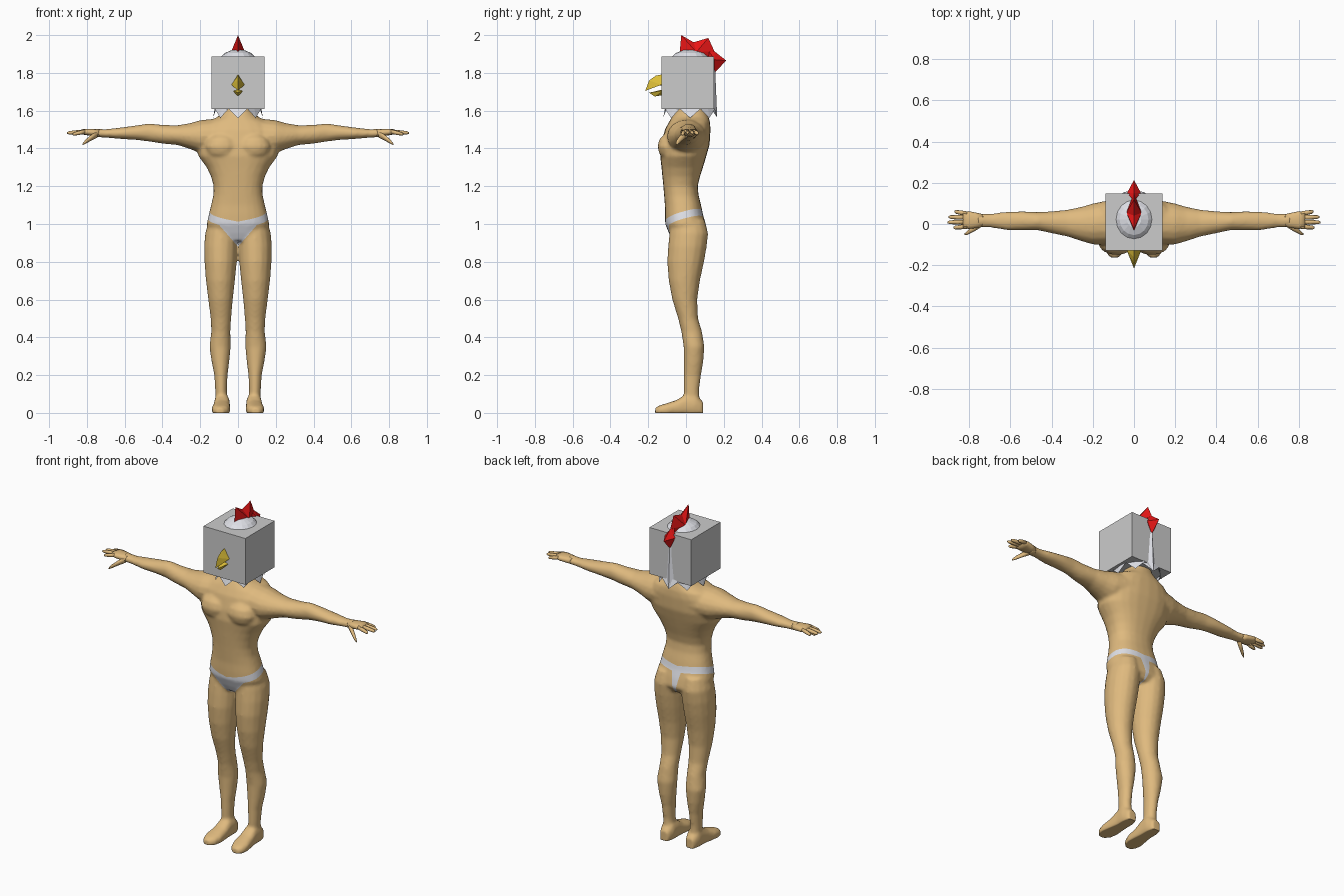
import bpy, bmesh, math
from mathutils import Vector


def material(name, rgb):
    m = bpy.data.materials.new(name)
    m.diffuse_color = (*rgb, 1)
    return m


SKIN = material("skin", (0.74, 0.49, 0.21))
WHITE = material("white", (0.74, 0.75, 0.80))
GREY = material("box_grey", (0.60, 0.60, 0.60))
RED = material("comb_red", (0.80, 0.008, 0.008))
YELLOW = material("beak_yellow", (0.72, 0.52, 0.04))


def make_object(name, bm, *mats):
    bmesh.ops.recalc_face_normals(bm, faces=bm.faces[:])
    me = bpy.data.meshes.new(name)
    bm.to_mesh(me)
    bm.free()
    ob = bpy.data.objects.new(name, me)
    bpy.context.collection.objects.link(ob)
    for m in mats:
        me.materials.append(m)
    return ob


def loft(bm, rings, u, v, n=16, power=1.0):
    """Closed tube through rings of (centre, radius along u, radius along v)."""
    u, v, loops = Vector(u), Vector(v), []
    for c, ru, rv in rings:
        loop = []
        for i in range(n):
            a = 2 * math.pi * i / n
            ca, sa = math.cos(a), math.sin(a)
            p = math.copysign(abs(ca) ** power, ca) * ru
            q = math.copysign(abs(sa) ** power, sa) * rv
            loop.append(bm.verts.new(Vector(c) + u * p + v * q))
        loops.append(loop)
    for a, b in zip(loops, loops[1:]):
        for i in range(n):
            bm.faces.new((a[i], a[(i + 1) % n], b[(i + 1) % n], b[i]))
    bm.faces.new(loops[0])
    bm.faces.new(loops[-1])


X, Y, Z = (1, 0, 0), (0, 1, 0), (0, 0, 1)

# Torso sections: height, half width, front y, back y
TORSO = [(0.91, 0.10, -0.07, 0.09), (0.95, 0.155, -0.09, 0.115), (1.0, 0.166, -0.11, 0.105),
         (1.05, 0.155, -0.112, 0.09), (1.1, 0.143, -0.112, 0.08), (1.15, 0.131, -0.116, 0.067),
         (1.2, 0.129, -0.12, 0.062), (1.25, 0.142, -0.125, 0.074), (1.3, 0.166, -0.13, 0.09),
         (1.36, 0.21, -0.137, 0.108), (1.42, 0.22, -0.132, 0.125), (1.5, 0.21, -0.112, 0.13),
         (1.54, 0.17, -0.09, 0.127), (1.565, 0.11, -0.075, 0.12), (1.6, 0.075, -0.05, 0.105),
         (1.68, 0.07, -0.05, 0.09)]
# Leg sections: height, inner x, outer x, front y, back y
LEG = [(0.02, 0.055, 0.115, -0.01, 0.075), (0.12, 0.058, 0.121, -0.012, 0.07),
       (0.2, 0.055, 0.126, -0.012, 0.08), (0.27, 0.046, 0.14, -0.012, 0.092),
       (0.35, 0.038, 0.152, -0.013, 0.098), (0.43, 0.04, 0.142, -0.025, 0.085),
       (0.5, 0.036, 0.145, -0.042, 0.064), (0.6, 0.027, 0.158, -0.073, 0.06),
       (0.7, 0.016, 0.17, -0.092, 0.074), (0.8, 0.006, 0.178, -0.1, 0.096),
       (0.88, 0.002, 0.18, -0.095, 0.11), (0.95, 0.002, 0.174, -0.088, 0.118),
       (1.02, 0.01, 0.155, -0.08, 0.1)]
# Arm sections: x, low z, high z, front y, back y
ARM = [(0.1, 1.38, 1.56, -0.1, 0.12), (0.2, 1.375, 1.55, -0.1, 0.1), (0.25, 1.395, 1.535, -0.085, 0.085),
       (0.32, 1.418, 1.523, -0.062, 0.07), (0.4, 1.425, 1.525, -0.045, 0.062),
       (0.47, 1.436, 1.533, -0.03, 0.058), (0.54, 1.445, 1.522, -0.03, 0.062),
       (0.62, 1.45, 1.511, -0.03, 0.06), (0.7, 1.457, 1.502, -0.017, 0.05), (0.76, 1.46, 1.505, -0.018, 0.052)]
# Foot sections: y, centre x, half width, top z
FOOT = [(-0.163, 0.095, 0.02, 0.028), (-0.14, 0.093, 0.042, 0.04), (-0.1, 0.09, 0.05, 0.052),
        (-0.05, 0.087, 0.046, 0.068), (0.0, 0.085, 0.042, 0.1), (0.05, 0.085, 0.042, 0.1), (0.09, 0.085, 0.028, 0.06)]

# Torso, legs, arms and feet, later fused into one skin
bm = bmesh.new()
loft(bm, [((0, (f + b) / 2, z), w, (b - f) / 2) for z, w, f, b in TORSO], X, Y, 24, 0.85)
for s in (1, -1):
    loft(bm, [((s * (i + o) / 2, (f + b) / 2, z), (o - i) / 2, (b - f) / 2) for z, i, o, f, b in LEG], X, Y)
    loft(bm, [((s * x, (f + b) / 2, (l + h) / 2), (b - f) / 2, (h - l) / 2) for x, l, h, f, b in ARM], Y, Z)
    loft(bm, [((s * x, y, t / 2 - 0.008), w, t / 2 + 0.008) for y, x, w, t in FOOT], X, Z, 16, 0.8)
    # Chest muscle
    loft(bm, [((s * 0.085, -0.09, 1.41 + 0.07 * math.sin(a)), 0.09 * math.cos(a), 0.062 * math.cos(a))
              for a in (-1.5, -1.1, -0.6, 0, 0.6, 1.1, 1.5)], X, Y)
raw = make_object("body_source", bm, SKIN)
remesh = raw.modifiers.new("fuse", 'REMESH')
remesh.mode, remesh.voxel_size = 'VOXEL', 0.009
smooth = raw.modifiers.new("soften", 'SMOOTH')
smooth.factor, smooth.iterations = 0.5, 6
fused = bpy.data.meshes.new_from_object(raw.evaluated_get(bpy.context.evaluated_depsgraph_get()))
bpy.data.objects.remove(raw)

# Briefs: cut the skin along sloped planes, then colour the enclosed faces
bm = bmesh.new()
bm.from_mesh(fused)
for vert in bm.verts:
    vert.co.z = max(vert.co.z, 0.0)


def cut(point, normal):
    faces = [f for f in bm.faces if 0.8 < f.calc_center_median().z < 1.15]
    geom = faces + list({e for f in faces for e in f.edges}) + list({w for f in faces for w in f.verts})
    bmesh.ops.bisect_plane(bm, geom=geom, dist=1e-5, plane_co=point, plane_no=normal)


cut((0, 0, 1), X)
for s in (1, -1):
    cut((0, 0, 1.045), (-0.171 * s, -0.292, 1))
    cut((0, 0, 1.005), (-0.171 * s, -0.292, 1))
    cut((0, 0, 0.88), (-1.15 * s, 0, 1))
    cut((s * 0.012, 0, 0.95), (s, 0, -0.2))
for f in bm.faces:
    c = f.calc_center_median()
    ax, line = abs(c.x), c.z - 0.171 * abs(c.x) - 0.292 * c.y
    band = 1.005 < line < 1.045
    pouch = line < 1.045 and c.y < -0.01 and c.z > 0.88 + 1.15 * ax
    strip = line < 1.045 and c.y > -0.01 and ax < 0.012 + 0.2 * (c.z - 0.95) and c.z > 0.87
    f.material_index = int(band or pouch or strip)
    f.smooth = True
body = make_object("body", bm, SKIN, WHITE)

# Hands: palm, four fingers and a thumb
# Finger: base y, tip y, tip x, tip z
FINGERS = [(-0.012, -0.018, 0.875, 1.475), (0.01, 0.008, 0.905, 1.482),
           (0.031, 0.034, 0.9, 1.482), (0.05, 0.06, 0.87, 1.478)]
for s, side in ((1, "left"), (-1, "right")):
    bm = bmesh.new()
    loft(bm, [((s * 0.73, 0.017, 1.481), 0.03, 0.02), ((s * 0.765, 0.018, 1.484), 0.037, 0.019),
              ((s * 0.8, 0.019, 1.487), 0.043, 0.017), ((s * 0.83, 0.02, 1.488), 0.04, 0.013)], Y, Z, 12, 0.8)
    for y0, y1, x1, z1 in FINGERS:
        base, tip = Vector((s * 0.81, y0, 1.489)), Vector((s * x1, y1, z1))
        loft(bm, [(base.lerp(tip, t), r, r) for t, r in ((0, 0.011), (0.5, 0.011), (0.88, 0.009), (1, 0.004))], Y, Z, 8)
    loft(bm, [((s * 0.745, -0.002, 1.476), 0.016, 0.018), ((s * 0.78, -0.025, 1.455), 0.014, 0.015),
              ((s * 0.808, -0.043, 1.435), 0.01, 0.011), ((s * 0.822, -0.05, 1.422), 0.004, 0.005)], Y, Z, 8)
    for f in bm.faces:
        f.smooth = True
    make_object(side + "_hand", bm, SKIN)

# Box around the head
bm = bmesh.new()
bmesh.ops.create_cube(bm, size=0.278)
bmesh.ops.translate(bm, vec=(0, 0.01, 1.749), verts=bm.verts[:])
make_object("head_box", bm, GREY)

# Bird head: domed crown above the box, ragged feather collar below
bm = bmesh.new()
N, loops = 16, []
for z, r, jag in ((1.92, 0.035, 0), (1.905, 0.07, 0), (1.885, 0.09, 0), (1.8, 0.108, 0), (1.62, 0.122, 0), (1.585, 0.132, 0.024)):
    loops.append([bm.verts.new((r * math.sin(2 * math.pi * i / N), 0.022 - r * 1.08 * math.cos(2 * math.pi * i / N),
                                z + jag * (1 if i % 2 else -1))) for i in range(N)])
for a, b in zip(loops, loops[1:]):
    for i in range(N):
        bm.faces.new((a[i], a[(i + 1) % N], b[(i + 1) % N], b[i]))
bm.faces.new(loops[0])
make_object("bird_head", bm, WHITE)

# Feather ridge down the back of the box
bm = bmesh.new()
top = [bm.verts.new(p) for p in ((-0.016, 0.14, 1.83), (0, 0.154, 1.83), (0.016, 0.14, 1.83))]
low = [bm.verts.new(p) for p in ((-0.05, 0.135, 1.605), (0, 0.165, 1.565), (0.05, 0.135, 1.605))]
for i in range(3):
    j = (i + 1) % 3
    bm.faces.new((top[i], top[j], low[j], low[i]))
bm.faces.new(top)
bm.faces.new(low)
make_object("back_feather", bm, WHITE)


def faceted(name, outline, peak, width, mat):
    """Side outline at x = 0 swelling to a peak on each side."""
    bm = bmesh.new()
    rim = [bm.verts.new((0, y, z)) for y, z in outline]
    for s in (1, -1):
        mid = bm.verts.new((s * width, *peak))
        for a, b in zip(rim, rim[1:] + rim[:1]):
            bm.faces.new((a, b, mid))
    make_object(name, bm, mat)


# Comb and beak
faceted("front_comb", [(-0.035, 1.89), (-0.025, 2.0), (0.04, 1.962), (0.118, 1.985), (0.15, 1.915),
                       (0.13, 1.87), (0.04, 1.87)], (0.055, 1.91), 0.037, RED)
faceted("rear_comb", [(0.11, 1.93), (0.15, 1.915), (0.213, 1.865), (0.15, 1.8), (0.11, 1.84)], (0.152, 1.87), 0.033, RED)
faceted("upper_beak", [(-0.11, 1.795), (-0.16, 1.785), (-0.195, 1.76), (-0.216, 1.705), (-0.17, 1.73),
                       (-0.11, 1.735)], (-0.13, 1.737), 0.034, YELLOW)
faceted("lower_beak", [(-0.11, 1.715), (-0.195, 1.695), (-0.165, 1.675), (-0.11, 1.685)], (-0.125, 1.705), 0.026, YELLOW)
